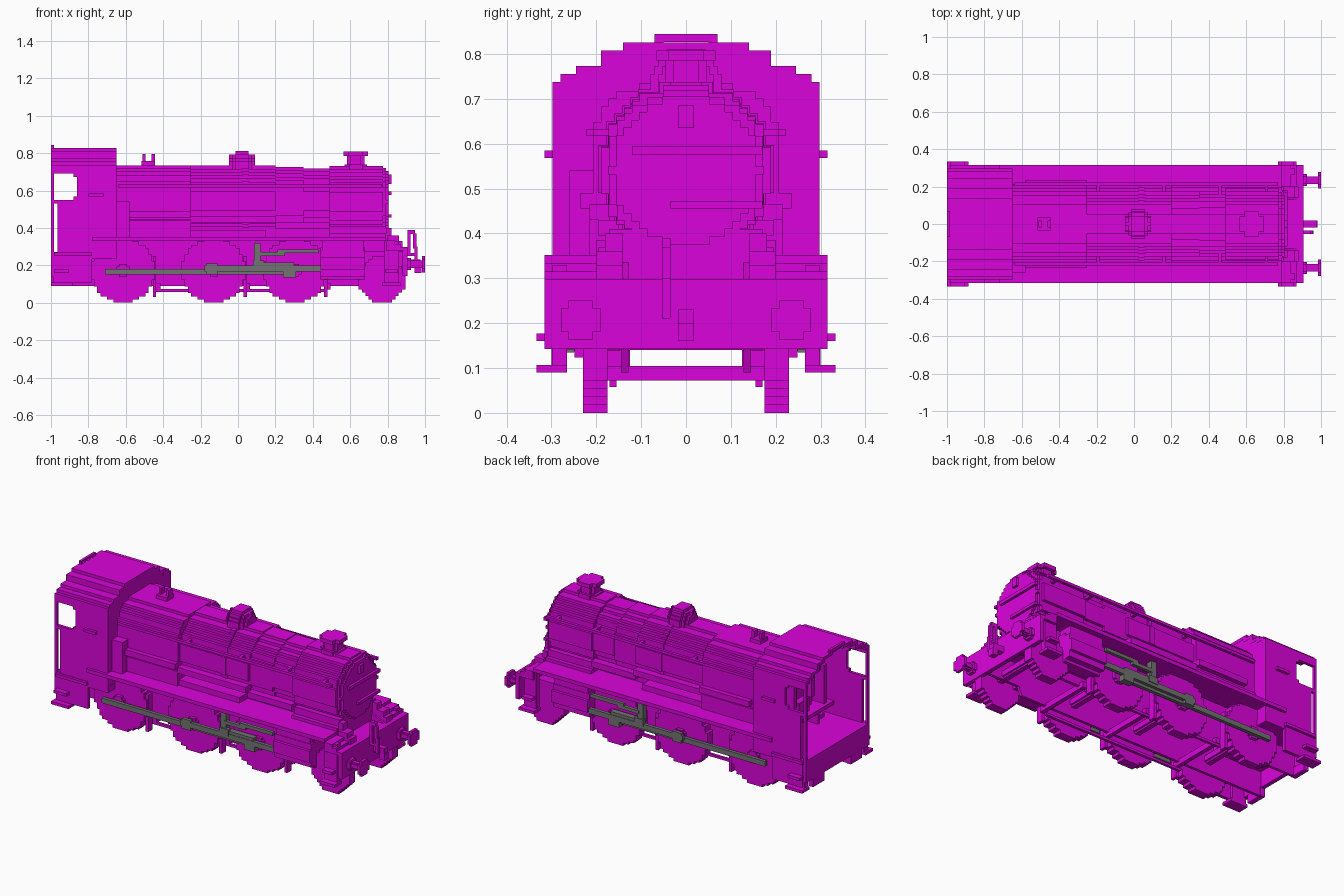
import bpy, bmesh

if "Cube" in bpy.data.objects:
    bpy.data.objects.remove(bpy.data.objects["Cube"], do_unlink=True)

V = 0.0175  # block size of the stepped style


def material(name, rgb):
    m = bpy.data.materials.new(name)
    m.use_nodes = True
    m.diffuse_color = (*rgb, 1)
    m.node_tree.nodes["Principled BSDF"].inputs["Base Color"].default_value = (*rgb, 1)
    return m


MAGENTA = material("magenta", (0.71, 0.001, 0.71))
GREY = material("rod grey", (0.17, 0.17, 0.17))


def part(name, prisms, mat=MAGENTA, mirror=False):
    """Join prisms (axis, outline, low, high) in one object."""
    bm = bmesh.new()
    for axis, pts, lo, hi in prisms:
        def at(p, d):
            return {"x": (d, p[0], p[1]), "y": (p[0], d, p[1]), "z": (p[0], p[1], d)}[axis]
        a = [bm.verts.new(at(p, lo)) for p in pts]
        b = [bm.verts.new(at(p, hi)) for p in pts]
        bm.faces.new(a)
        bm.faces.new(b[::-1])
        for i in range(len(a)):
            j = (i + 1) % len(a)
            bm.faces.new((a[i], b[i], b[j], a[j]))
    bmesh.ops.recalc_face_normals(bm, faces=bm.faces)
    me = bpy.data.meshes.new(name)
    bm.to_mesh(me)
    bm.free()
    me.materials.append(mat)
    ob = bpy.data.objects.new(name, me)
    bpy.context.collection.objects.link(ob)
    if mirror:
        m = ob.modifiers.new("mirror", "MIRROR")
        m.use_axis = (False, True, False)
        m.use_mirror_merge = False


def box(x0, x1, y0, y1, z0, z1):
    return ("x", [(y0, z0), (y1, z0), (y1, z1), (y0, z1)], x0, x1)


def stairs(rows, c=0.0):
    """Symmetric stepped outline from rows (low, high, half width)."""
    right = []
    for lo, hi, w in rows:
        if right and abs(right[-1][0] - w) < 1e-6:
            right[-1] = (w, hi)
        else:
            right += [(w, lo), (w, hi)]
    return [(c + w, z) for w, z in right] + [(c - w, z) for w, z in right[::-1]]


def disc(cx, cz, r, power=2.0, wide=1.0):
    """Stepped round outline."""
    n = max(2, round(2 * r / V))
    h = 2 * r / n
    rows = []
    for i in range(n):
        t = abs((i + 0.5) * h - r) / r
        w = r * wide * (1 - t ** power) ** (1 / power)
        rows.append((cz - r + i * h, cz - r + (i + 1) * h, max(h / 2, round(w / h) * h)))
    return stairs(rows, cx)


def octagon(cx, cz, r):
    """Small round outline with one notch at each corner."""
    k = 0.6 * r
    return stairs([(cz - r, cz - k, k), (cz - k, cz + k, r), (cz + k, cz + r, k)], cx)


# Cab
roof = [(0.70, 0.737, 0.298), (0.737, 0.755, 0.28), (0.755, 0.773, 0.245),
        (0.773, 0.808, 0.19), (0.808, 0.826, 0.14)]


def half_arch(rows):
    """Left half of a stepped arch of even thickness."""
    outer = []
    for lo, hi, w in rows:
        outer += [(w, lo), (w, hi)]
    inner = [(w - 0.02, z - V if i else z) for i, (w, z) in enumerate(outer)]
    return outer + [(0, outer[-1][1]), (0, inner[-1][1])] + inner[::-1]


part("cab_roof", [("x", half_arch(roof), -0.985, -0.65)], mirror=True)
part("cab_roof_rim", [("x", half_arch(roof + [(0.826, 0.844, 0.07)]), -1.0, -0.985)], mirror=True)
part("cab_side", [("y", [(-0.965, 0.27), (-0.965, 0.53), (-1, 0.53), (-1, 0.55), (-0.88, 0.55),
                         (-0.88, 0.567), (-0.862, 0.567), (-0.862, 0.673), (-0.88, 0.673),
                         (-0.88, 0.69), (-1, 0.69), (-1, 0.72), (-0.65, 0.72), (-0.65, 0.27)],
                   0.28, 0.298)], mirror=True)
part("cab_front", [("x", stairs([(0.27, 0.70, 0.296)] + [(a, b - 0.001, w - 0.002) for a, b, w in roof]),
                    -0.667, -0.651)])
part("cab_post", [box(-1, -0.985, 0.283, 0.298, 0.27, 0.72)], mirror=True)
part("cab_handrail", [box(-0.80, -0.72, 0.298, 0.315, 0.568, 0.585)], mirror=True)
part("cab_floor", [box(-1, -0.65, -0.298, 0.298, 0.235, 0.27),
                   box(-1, -0.975, -0.298, 0.298, 0.14, 0.235)])
part("cab_skirt", [box(-0.98, -0.78, 0.28, 0.30, 0.107, 0.27),
                   box(-1, -0.97, 0.125, 0.23, 0.09, 0.14)], mirror=True)
part("backhead", [("x", disc(0, 0.53, 0.17, 3), -0.74, -0.66),
                  box(-0.78, -0.74, -0.05, 0.05, 0.38, 0.46),
                  box(-0.80, -0.74, -0.14, 0.14, 0.60, 0.62),
                  box(-0.78, -0.74, -0.035, 0.035, 0.63, 0.68)])
part("backhead_pipes", [box(-0.78, -0.74, 0.07, 0.10, 0.45, 0.67),
                        box(-0.82, -0.74, 0.13, 0.155, 0.40, 0.63)], mirror=True)

# Boiler, firebox and smokebox
part("firebox", [("x", disc(0, 0.545, 0.19, 3.0, 1.1), -0.65, -0.25)])
part("boiler", [("x", disc(0, 0.543, r), lo, hi) for r, lo, hi in
                ((0.190, -0.25, 0.2), (0.182, 0.2, 0.35), (0.176, 0.35, 0.49))])
part("boiler_band", [("x", disc(0, 0.543, 0.196), 0.025, 0.055)])
part("smokebox", [("x", disc(0, 0.54, 0.19), 0.49, 0.775)])
part("smokebox_front", [("x", disc(0, 0.54, 0.18), 0.775, 0.79),
                        ("x", disc(0, 0.54, 0.165), 0.79, 0.805)])
part("door_straps", [box(0.80, 0.82, -0.12, 0.17, 0.575, 0.595),
                     box(0.80, 0.82, -0.035, 0.17, 0.455, 0.472),
                     box(0.80, 0.82, -V, V, 0.635, 0.685)])
part("boiler_seat", [box(-0.65, 0.50, -0.125, 0.125, 0.30, 0.42),
                     box(0.49, 0.79, -0.17, 0.17, 0.27, 0.41),
                     box(0.49, 0.79, -0.195, 0.195, 0.27, 0.37)])
part("dome", [("z", disc(0.022, 0, r), lo, hi) for r, lo, hi in
              ((0.079, 0.69, 0.755), (0.070, 0.755, 0.773), (0.061, 0.773, 0.792),
               (0.044, 0.792, 0.81))])
part("chimney", [("z", octagon(0.63, 0, r), lo, hi) for r, lo, hi in
                 ((0.06, 0.69, 0.738), (0.046, 0.738, 0.785), (0.066, 0.785, 0.808))])
part("safety_valves", [box(-0.515, -0.445, -0.035, 0.035, 0.72, 0.757),
                       box(-0.51, -0.495, -V, V, 0.757, 0.795),
                       box(-0.463, -0.445, -V, V, 0.757, 0.795)])
part("boiler_handrail", [box(-0.64, 0.77, 0.205, 0.223, 0.617, 0.633)]
     + [box(x, x + V, 0.15, 0.21, 0.617, 0.633) for x in (-0.2, 0.15, 0.45, 0.7)], mirror=True)
part("boiler_pipes", [box(-0.58, -0.25, 0.19, 0.235, 0.455, 0.49),
                      box(-0.25, 0.20, 0.17, 0.215, 0.43, 0.465),
                      box(0.20, 0.49, 0.15, 0.195, 0.395, 0.43),
                      box(-0.25, 0.15, 0.12, 0.20, 0.35, 0.385)], mirror=True)
part("firebox_side_box", [box(-0.65, -0.58, -0.26, -0.19, 0.35, 0.54)])
part("firebox_lower_sides", [box(-0.65, -0.25, 0.12, 0.215, 0.35, 0.44)], mirror=True)

# Frames, running board and front end
part("running_board", [box(-0.78, 0.79, -0.315, 0.315, 0.33, 0.352),
                       box(-0.985, -0.78, -0.315, 0.315, 0.25, 0.268)])
part("front_platform", [box(0.79, 0.905, -0.315, 0.315, 0.28, 0.298),
                        box(0.88, 0.905, -0.315, 0.315, 0.142, 0.28)])
part("front_stairs", [box(0.79, 0.84, 0.20, 0.315, 0.298, 0.333),
                      box(0.84, 0.87, 0.20, 0.315, 0.298, 0.315)], mirror=True)
part("front_brackets", [box(0.80, 0.86, 0.14, 0.20, 0.27, 0.36),
                        box(0.86, 0.88, 0.14, 0.20, 0.27, 0.33),
                        box(0.79, 0.82, 0.14, 0.18, 0.33, 0.40)], mirror=True)
part("main_frame", [("y", [(-0.985, 0.09), (0.66, 0.09), (0.68, 0.14), (0.89, 0.14),
                           (0.89, 0.29), (0.79, 0.335), (-0.78, 0.335), (-0.78, 0.25),
                           (-0.985, 0.25)], 0.128, 0.145)], mirror=True)
part("steps", [p for x0, x1 in ((-1.0, -0.885), (0.77, 0.87)) for p in
               (box(x0, x1, 0.265, 0.333, 0.09, 0.107),
                box(x0 + V, x1 - V, 0.265, 0.333, 0.16, 0.177),
                box(x0 + 0.01, x1 - 0.01, 0.265, 0.298, 0.107, 0.33 if x0 > 0 else 0.26))],
     mirror=True)
part("buffers", [("x", octagon(0.235, 0.207, r), lo, hi) for r, lo, hi in
                 ((0.032, 0.90, 0.925), (0.02, 0.92, 0.985), (0.044, 0.983, 1.0))], mirror=True)
part("coupling_hook", [box(0.90, 0.975, -V, V, 0.195, 0.23),
                       box(0.945, 0.98, -V, V, 0.16, 0.20)])
part("front_hose", [box(0.905, 0.922, -0.053, -0.035, 0.25, 0.385),
                    box(0.905, 0.945, -0.053, -0.035, 0.368, 0.39),
                    box(0.935, 0.955, -0.053, -0.035, 0.29, 0.37),
                    box(0.92, 0.955, -0.053, -0.035, 0.25, 0.265),
                    box(0.945, 0.96, -0.053, -0.035, 0.21, 0.30)])

# Wheels and brakes
drivers = (-0.615, -0.13, 0.305)
part("driving_wheels", [("y", disc(x, 0.172, 0.172), 0.175, 0.23) for x in drivers]
     + [("y", octagon(x, 0.172, 0.035), 0.23, 0.25) for x in drivers], mirror=True)
part("leading_wheels", [("y", disc(0.77, 0.125, 0.125), 0.175, 0.23)], mirror=True)
part("axles", [("y", octagon(x, 0.172, 0.026), -0.18, 0.18) for x in drivers]
     + [("y", octagon(0.77, 0.172, 0.026), -0.18, 0.18)])
part("brake_beams", [box(x, x + 0.025, -0.175, 0.175, 0.072, 0.105) for x in (-0.44, 0.04, 0.47)])
part("brake_shoes", [box(x, x + V, 0.18, 0.22, 0.03, 0.25) for x in (-0.455, 0.03, 0.46)]
     + [box(-0.45, 0.47, 0.155, 0.17, 0.058, 0.073)], mirror=True)

# Cylinders
part("cylinder", [("x", disc(0.214, 0.21, 0.086), 0.44, 0.68),
                  box(0.45, 0.67, 0.145, 0.28, 0.25, 0.332)], mirror=True)

# Coupling rods and valve gear
part("coupling_rod", [box(-0.71, 0.30, 0.25, 0.27, 0.150, 0.180),
                      box(-0.18, 0.44, 0.268, 0.288, 0.167, 0.198),
                      box(-0.17, -0.11, 0.268, 0.288, 0.15, 0.21),
                      box(0.24, 0.31, 0.25, 0.288, 0.135, 0.17)], mat=GREY, mirror=True)
part("valve_gear", [box(0.085, 0.12, 0.25, 0.285, 0.20, 0.32),
                    box(0.11, 0.25, 0.268, 0.288, 0.25, 0.27),
                    box(0.21, 0.43, 0.268, 0.288, 0.265, 0.285),
                    box(0.12, 0.30, 0.25, 0.285, 0.198, 0.215),
                    box(0.08, 0.14, 0.268, 0.292, 0.185, 0.225)], mat=GREY, mirror=True)
